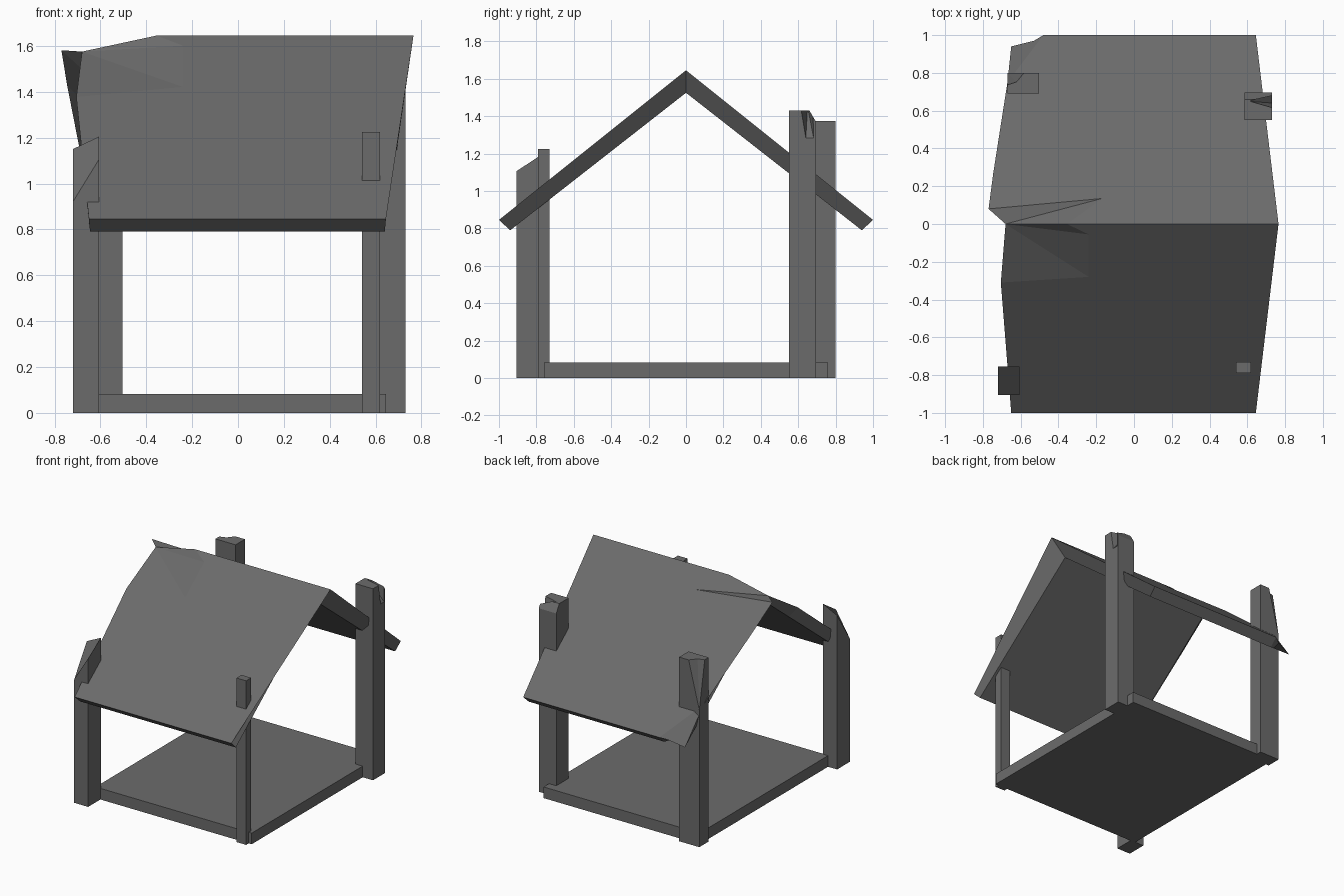
import bpy, bmesh

if "Cube" in bpy.data.objects:
    bpy.data.objects.remove(bpy.data.objects["Cube"])

# Dark grey for everything
grey = bpy.data.materials.new("dark_grey")
grey.diffuse_color = (0.148, 0.148, 0.148, 1)
grey.use_nodes = True
grey.node_tree.nodes["Principled BSDF"].inputs["Base Color"].default_value = grey.diffuse_color


def finish(name, bm):
    bmesh.ops.recalc_face_normals(bm, faces=bm.faces)
    me = bpy.data.meshes.new(name)
    bm.to_mesh(me)
    bm.free()
    me.materials.append(grey)
    ob = bpy.data.objects.new(name, me)
    bpy.context.collection.objects.link(ob)
    return ob


def box(name, x0, x1, y0, y1, tops):
    """Upright block; tops = heights of the four corners, counter-clockwise."""
    bm = bmesh.new()
    xy = [(x0, y0), (x1, y0), (x1, y1), (x0, y1)]
    low = [bm.verts.new((x, y, 0)) for x, y in xy]
    top = [bm.verts.new((x, y, z)) for (x, y), z in zip(xy, tops)]
    bm.faces.new(low)
    bm.faces.new(top)
    for i in range(4):
        j = (i + 1) % 4
        bm.faces.new((low[i], low[j], top[j], top[i]))
    return finish(name, bm)


def chip(post, points):
    """Cut a splintered notch out of a post."""
    bm = bmesh.new()
    for p in points:
        bm.verts.new(p)
    bmesh.ops.convex_hull(bm, input=bm.verts)
    cutter = finish(post.name + "_cutter", bm)
    cutter.hide_render = True
    cutter.hide_set(True)
    mod = post.modifiers.new("chip", "BOOLEAN")
    mod.operation = "DIFFERENCE"
    mod.solver = "EXACT"
    mod.object = cutter


# Floor slab
box("floor", -0.645, 0.645, -0.76, 0.76, [0.083] * 4)

# Four uneven corner posts
box("front_left_post", -0.72, -0.605, -0.905, -0.755, [0.92, 1.107, 1.205, 1.15])
box("front_right_post", 0.54, 0.62, -0.79, -0.73, [1.225] * 4)
back_right = box("back_right_post", 0.585, 0.73, 0.55, 0.695, [1.43] * 4)
back_left = box("back_left_post", -0.67, -0.503, 0.69, 0.80, [1.375] * 4)

# Broken post tops: sloped back edge, side notch, split corner
chip(back_right, [(x, y, z) for x in (0.5, 0.8)
                  for y, z in ((0.66, 1.43), (0.718, 1.33), (0.718, 1.48), (0.66, 1.48))])
chip(back_right, [(0.74, 0.61, 1.45), (0.74, 0.68, 1.45), (0.74, 0.685, 1.27),
                  (0.74, 0.64, 1.27), (0.60, 0.65, 1.45)])
chip(back_left, [(-0.68, 0.81, 0.95), (-0.68, 0.81, 1.39), (-0.57, 0.81, 1.39),
                 (-0.68, 0.73, 1.39), (-0.62, 0.75, 1.39)])

# Roof: gable shell with a caved-in left end of the ridge and a cracked corner
# (x, y, drop below the roof plane)
outline = [(0.765, 0, 0), (0.645, -1, 0), (-0.65, -1, 0), (-0.705, -0.31, 0.02),
           (-0.24, -0.28, 0), (-0.24, -0.055, 0), (-0.355, 0, 0), (-0.68, 0, 0.07),
           (0.645, 1, 0), (-0.48, 1, 0), (-0.53, 0.97, 0.04), (-0.65, 0.94, 0.1),
           (-0.67, 0.75, 0), (-0.745, 0.27, 0), (-0.77, 0.08, 0), (-0.17, 0.135, 0)]
panels = [(0, 6, 5, 4, 3, 2, 1), (7, 5, 6), (7, 4, 5), (7, 3, 4),
          (0, 8, 9, 12, 13, 14, 15, 6), (9, 10, 11, 12), (6, 15, 7), (7, 15, 14)]
bm = bmesh.new()
outer = [bm.verts.new((x, y, 1.645 - 0.8 * abs(y) - d)) for x, y, d in outline]
# The underside is a plain rectangle, so the gable ends lean outwards
inner = [bm.verts.new((max(-0.645, min(0.64, x)), y * 0.94, 1.525 - 0.735 * abs(y)))
         for x, y, d in outline]
for p in panels:
    bm.faces.new([outer[i] for i in p])
rim = [e for e in bm.edges if e.is_boundary]
pair = dict(zip(outer, inner))
for p in panels:
    bm.faces.new([inner[i] for i in reversed(p)])
for e in rim:
    a, b = e.verts
    bm.faces.new((a, b, pair[b], pair[a]))
finish("roof", bm)
